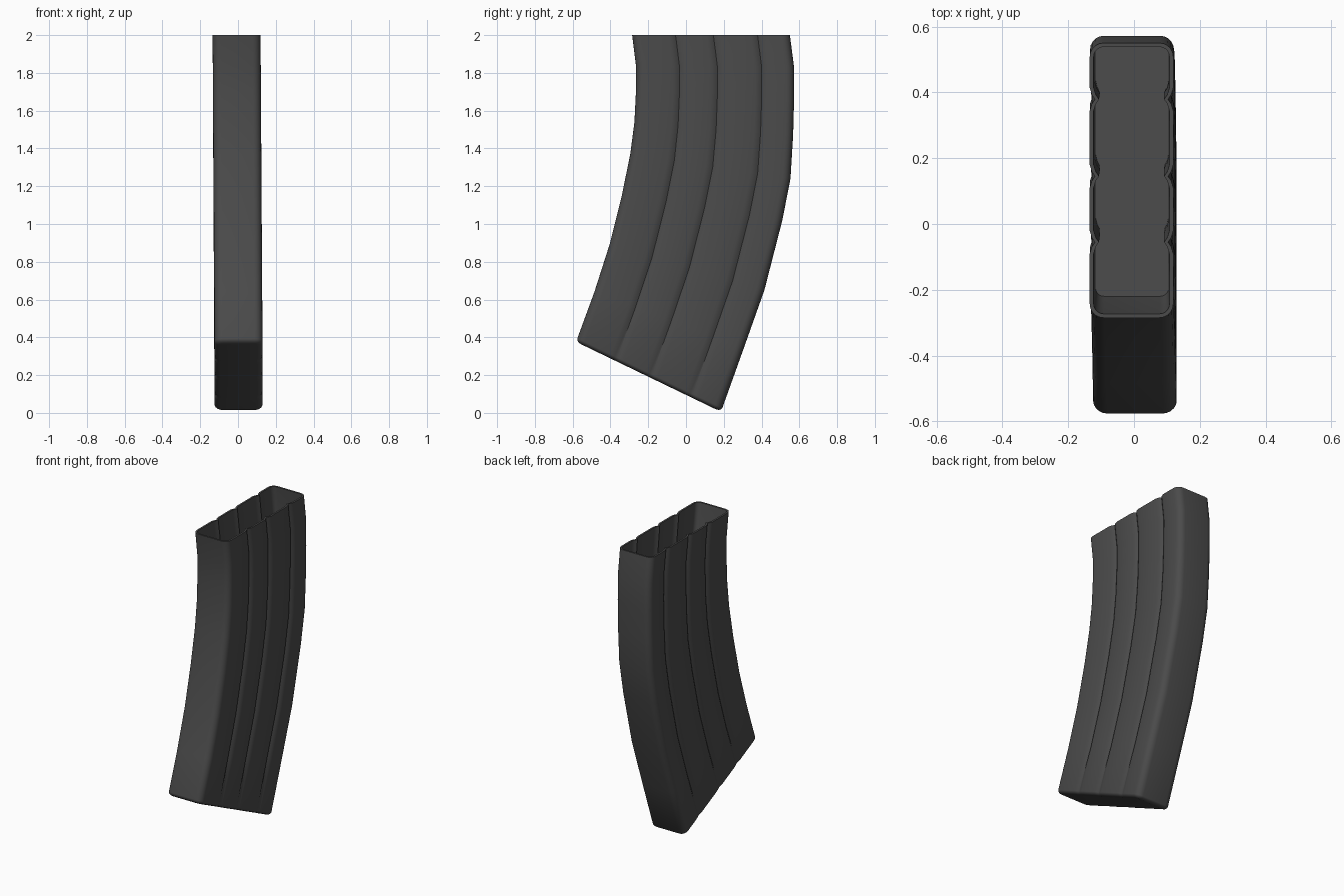
import bpy, bmesh, math
from mathutils import Vector

if "Cube" in bpy.data.objects:
    bpy.data.objects.remove(bpy.data.objects["Cube"])

# front and back edge of each cross-section: (front y, front z, back y, back z)
SECTIONS = [
    (-0.575, 0.395, 0.192, 0.025), (-0.485, 0.64, 0.305, 0.34), (-0.405, 0.89, 0.415, 0.65),
    (-0.34, 1.15, 0.51, 1.02), (-0.295, 1.37, 0.553, 1.24), (-0.273, 1.54, 0.567, 1.47),
    (-0.265, 1.70, 0.572, 1.66), (-0.265, 1.84, 0.572, 1.83), (-0.285, 2.0, 0.55, 2.0)]
GROOVES = (0.275, 0.515, 0.795)
HALF = 0.127
LENGTH = 0.84


def outline(inset, depth):
    """Rounded rectangle with V grooves down both long sides: (x, distance from front)."""
    h, a, b = HALF - inset, inset, LENGTH - inset
    r = max(0.042 - inset, 0.015)
    side = []
    for i in range(6):
        t = math.pi / 2 * i / 5
        side.append((h - r + r * math.sin(t), a + r - r * math.cos(t)))
    for g in GROOVES:
        c = g * LENGTH
        side += [(h, c - 0.035), (h - depth * 0.4, c - 0.014), (h - depth, c),
                 (h - depth * 0.4, c + 0.014), (h, c + 0.035)]
    for i in range(6):
        t = math.pi / 2 * i / 5
        side.append((h - r + r * math.cos(t), b - r + r * math.sin(t)))
    return side + [(-x, s) for x, s in reversed(side)]


def ring(bm, sec, inset=0.0, depth=0.016, drop=0.0):
    f, b = Vector((0, sec[0], sec[1])), Vector((0, sec[2], sec[3]))
    d = b - f
    down = Vector((0, d.z, -d.y)).normalized() * drop
    cx = 0.004 - 0.0115 * (f.z + b.z) / 4
    verts = []
    for x, s in outline(inset, depth):
        p = f + d * (s / LENGTH) + down
        verts.append(bm.verts.new((x + cx, p.y, p.z)))
    return verts


bm = bmesh.new()
rings = []
# rounded bottom edge
for inset, drop in ((0.028, 0.02), (0.012, 0.016), (0.003, 0.008)):
    rings.append(ring(bm, SECTIONS[0], inset, 0.006, drop))
# curved outer shell
for i, sec in enumerate(SECTIONS):
    rings.append(ring(bm, sec, 0, 0.008 if i == 0 else 0.016))
# rim and recessed interior
rings.append(ring(bm, SECTIONS[-1], 0.012))
rings.append(ring(bm, (-0.262, 1.84, 0.568, 1.83), 0.014))
rings.append(ring(bm, (-0.235, 1.72, 0.568, 1.70), 0.016, 0.012))
for lo, hi in zip(rings, rings[1:]):
    n = len(lo)
    for i in range(n):
        j = (i + 1) % n
        bm.faces.new((lo[i], lo[j], hi[j], hi[i]))
# bottom and inner floor
bm.faces.new(list(reversed(rings[0])))
bm.faces.new(rings[-1])
bmesh.ops.recalc_face_normals(bm, faces=bm.faces)

mesh = bpy.data.meshes.new("curved_case")
bm.to_mesh(mesh)
bm.free()
case = bpy.data.objects.new("curved_case", mesh)
bpy.context.collection.objects.link(case)

mat = bpy.data.materials.new("dark_grey")
mat.diffuse_color = (0.07, 0.07, 0.07, 1)
mat.use_nodes = True
mat.node_tree.nodes["Principled BSDF"].inputs["Base Color"].default_value = mat.diffuse_color
mesh.materials.append(mat)

bpy.context.view_layer.objects.active = case
case.select_set(True)
bpy.ops.object.shade_smooth_by_angle(angle=math.radians(40))
